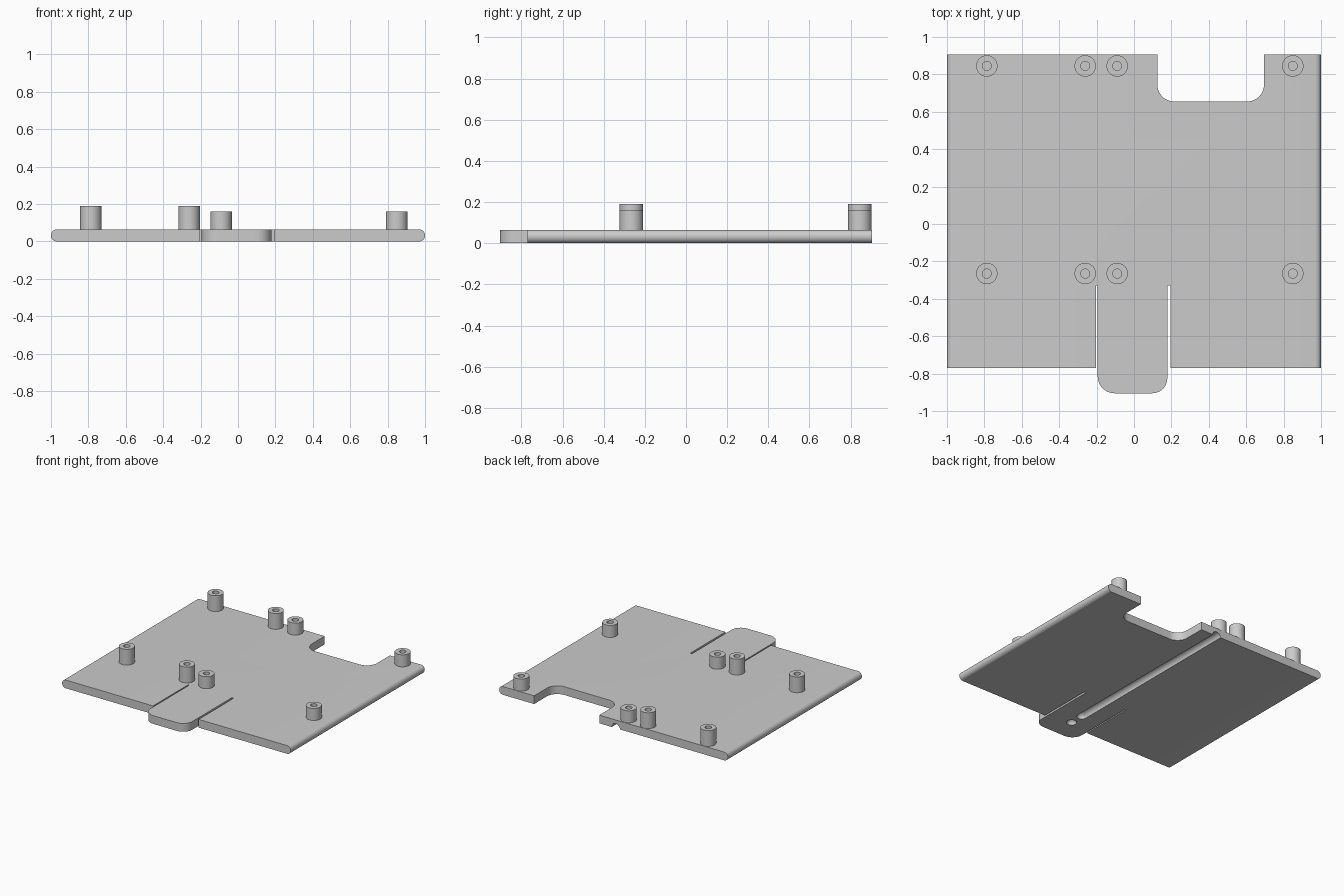
import bpy, bmesh, math
from mathutils import Vector, Matrix

if "Cube" in bpy.data.objects:
    bpy.data.objects.remove(bpy.data.objects["Cube"])

THICK = 0.065      # panel thickness
BACK, FRONT, TIP = 0.905, -0.77, -0.905

grey = bpy.data.materials.new("plain grey")
grey.use_nodes = True
colour = (0.6, 0.6, 0.6, 1)
grey.diffuse_color = colour
grey.node_tree.nodes["Principled BSDF"].inputs["Base Color"].default_value = colour


def make_object(name, bm):
    bmesh.ops.recalc_face_normals(bm, faces=bm.faces)
    mesh = bpy.data.meshes.new(name)
    bm.to_mesh(mesh)
    bm.free()
    mesh.materials.append(grey)
    obj = bpy.data.objects.new(name, mesh)
    bpy.context.collection.objects.link(obj)
    return obj


def rounded(corners, steps=10):
    """Outline from (x, y, radius) corners, all square angles."""
    pts = []
    for i, (x, y, r) in enumerate(corners):
        p = Vector((x, y))
        if r == 0:
            pts.append(p)
            continue
        a = (Vector(corners[i - 1][:2]) - p).normalized() * r
        b = (Vector(corners[(i + 1) % len(corners)][:2]) - p).normalized() * r
        for k in range(steps + 1):
            t = k / steps * math.pi / 2
            pts.append(p + a * (1 - math.sin(t)) + b * (1 - math.cos(t)))
    return pts


def prism(name, points, depth):
    """Extrude a closed run of 3D points along a vector."""
    bm = bmesh.new()
    face = bm.faces.new([bm.verts.new(p) for p in points])
    top = bmesh.ops.extrude_face_region(bm, geom=[face])["geom"]
    bmesh.ops.translate(bm, vec=depth, verts=[v for v in top if isinstance(v, bmesh.types.BMVert)])
    return make_object(name, bm)


def activate(obj):
    bpy.ops.object.select_all(action="DESELECT")
    obj.select_set(True)
    bpy.context.view_layer.objects.active = obj


def boolean(obj, cutter, operation):
    mod = obj.modifiers.new("cut", "BOOLEAN")
    mod.object, mod.operation, mod.solver = cutter, operation, "EXACT"
    activate(obj)
    bpy.ops.object.modifier_apply(modifier=mod.name)
    bpy.data.objects.remove(cutter)


# Panel: a bar with half-round left and right edges
section = rounded([(-1, 0, 0.032), (1, 0, 0.032), (1, THICK, 0.032), (-1, THICK, 0.032)])
panel = prism("panel", [(p.x, -1, p.y) for p in section], (0, 2, 0))

# Plan shape: back notch, and a tongue freed by two front slots
plan = rounded([
    (-1.1, FRONT, 0), (-0.204, FRONT, 0), (-0.204, -0.33, 0), (-0.194, -0.33, 0),
    (-0.194, TIP, 0.09), (0.178, TIP, 0.08), (0.178, -0.33, 0), (0.194, -0.33, 0),
    (0.194, FRONT, 0), (1.1, FRONT, 0), (1.1, BACK, 0), (0.695, BACK, 0),
    (0.695, 0.655, 0.09), (0.125, 0.655, 0.09), (0.125, BACK, 0), (-1.1, BACK, 0)])
boolean(panel, prism("plan_cutter", [(p.x, p.y, -0.1) for p in plan], (0, 0, 0.3)), "INTERSECT")


def ball(name, y_start, y_end, radius=0.037, x=-0.02):
    """Sphere stretched along y into a round-ended rod."""
    bm = bmesh.new()
    bmesh.ops.create_uvsphere(bm, u_segments=24, v_segments=12, radius=radius,
                              matrix=Matrix.Rotation(math.pi / 2, 4, "X"))
    if y_end > y_start:
        for v in bm.verts:
            if v.co.y > 0.001:
                v.co.y += y_end - y_start
    bmesh.ops.translate(bm, vec=(x, y_start, 0), verts=bm.verts)
    return make_object(name, bm)


# Underside groove running out of the back edge, and the dimple in the tongue
boolean(panel, ball("groove_cutter", -0.61, 1.1), "DIFFERENCE")
boolean(panel, ball("dimple_cutter", -0.725, -0.725), "DIFFERENCE")
activate(panel)
bpy.ops.object.shade_smooth_by_angle(angle=math.radians(30))


def post(name, x, y, top, outer=0.057, inner=0.024, sides=40):
    """Round standoff with a blind screw hole."""
    bm = bmesh.new()
    profile = [(outer, THICK), (outer, top), (inner, top), (inner, THICK + 0.002)]
    rings = []
    for r, z in profile:
        rings.append([bm.verts.new((x + r * math.cos(2 * math.pi * k / sides),
                                    y + r * math.sin(2 * math.pi * k / sides), z))
                      for k in range(sides)])
    for low, high in zip(rings, rings[1:]):
        for k in range(sides):
            n = (k + 1) % sides
            bm.faces.new((low[k], low[n], high[n], high[k]))
    bm.faces.new(rings[-1])
    obj = make_object(name, bm)
    activate(obj)
    bpy.ops.object.shade_smooth_by_angle(angle=math.radians(30))


# Standoffs: two tall and two short in each row
for row, y in (("front", -0.265), ("back", 0.845)):
    for label, x, top in (("outer_tall", -0.787, 0.19), ("inner_tall", -0.261, 0.19),
                          ("inner_short", -0.09, 0.16), ("outer_short", 0.849, 0.16)):
        post(f"{row}_{label}_post", x, y, top)
